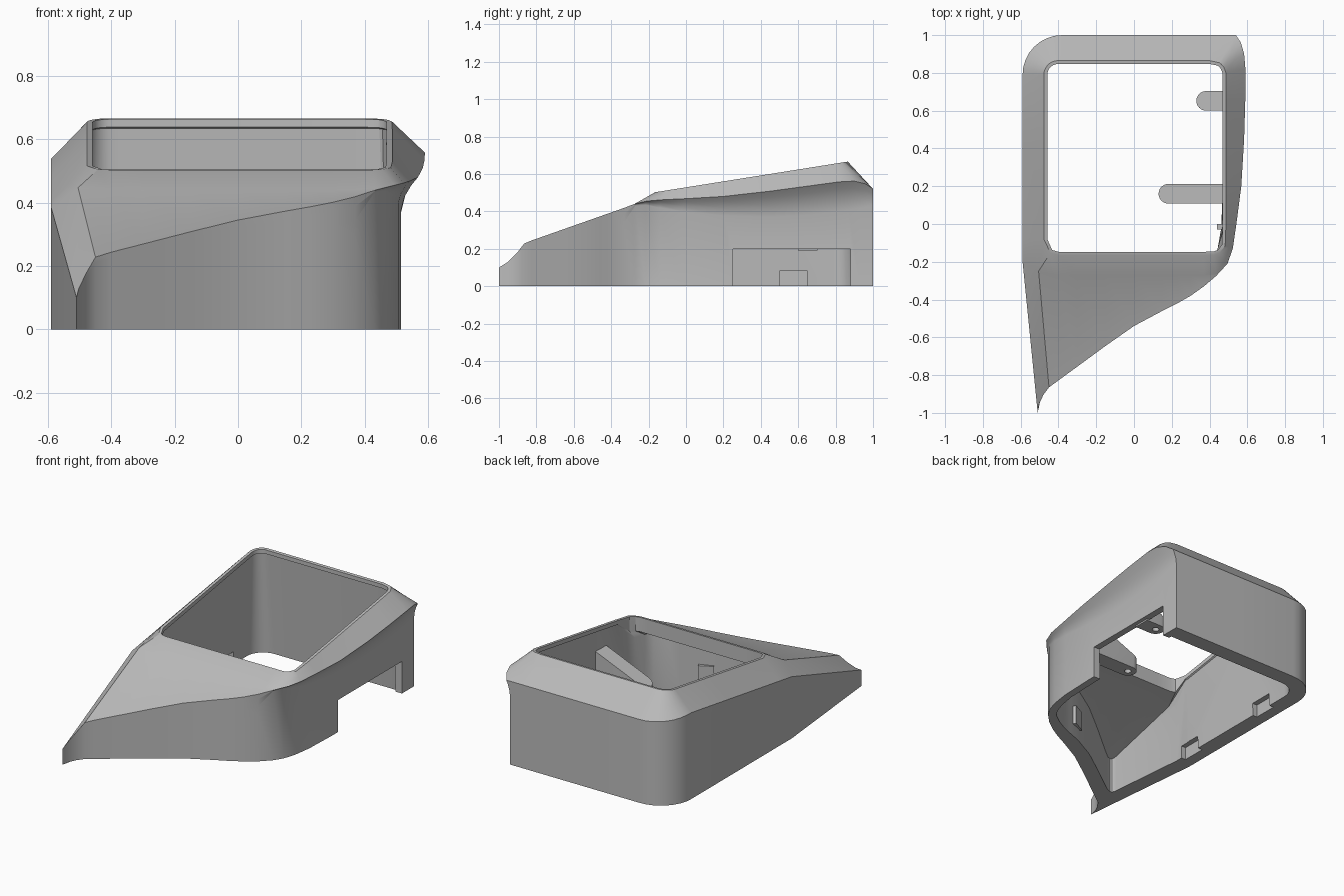
import bpy, bmesh, math
from mathutils import Vector, Matrix

cube = bpy.data.objects.get("Cube")
if cube:
    bpy.data.objects.remove(cube)

grey = bpy.data.materials.new("plain_grey")
grey.use_nodes = True
grey.diffuse_color = (0.5, 0.5, 0.5, 1)
grey.node_tree.nodes["Principled BSDF"].inputs["Base Color"].default_value = (0.5, 0.5, 0.5, 1)


def add_object(name, bm, helper=False):
    bmesh.ops.remove_doubles(bm, verts=bm.verts, dist=0.0005)
    bmesh.ops.recalc_face_normals(bm, faces=bm.faces)
    mesh = bpy.data.meshes.new(name)
    bm.to_mesh(mesh)
    bm.free()
    ob = bpy.data.objects.new(name, mesh)
    bpy.context.collection.objects.link(ob)
    mesh.materials.append(grey)
    ob.hide_render = helper
    if helper:
        ob.display_type = 'WIRE'
        ob.hide_viewport = True
    return ob


def box(name, lo, hi, turn=0, helper=False):
    lo, hi = Vector(lo), Vector(hi)
    bm = bmesh.new()
    bmesh.ops.create_cube(bm, size=1, matrix=Matrix.Translation((lo + hi) / 2)
                          @ Matrix.Rotation(turn, 4, 'Z') @ Matrix.Diagonal((*(hi - lo), 1)))
    return add_object(name, bm, helper)


def cut(ob, cutter):
    mod = ob.modifiers.new(cutter.name, 'BOOLEAN')
    mod.operation = 'DIFFERENCE'
    mod.solver = 'EXACT'
    mod.object = cutter


def front_plane(y):
    return 0.44 + 0.352 * (y + 0.27)


def rim_point(p, radius, drop=0):
    """Nearest point on the rounded rectangle around the opening."""
    core = Vector((min(max(p.x, -0.402), 0.412), min(max(p.y, -0.09), 0.79)))
    q = core + (p.xy - core).normalized() * radius
    return Vector((q.x, q.y, 0.5 + 0.159 * (q.y + 0.18) - drop))


# Outline stations: (side, base xy, ridge xyz, crease, wall thickness)
stations = []
corner = Vector((-0.505, -0.25, front_plane(-0.25)))
inner_corner = Vector((-0.475, -0.25, 0.385))
tip = [(-0.51, -1, 0.1), (-0.503, -0.955, 0.128), (-0.48, -0.905, 0.176), (-0.45, -0.865, 0.228)]
for p in tip:
    stations.append(("front", Vector(p[:2]), Vector(p), corner, 0))
front = [(-0.4, -0.828, 0), (-0.3, -0.755, .09), (-0.15, -0.645, .09), (0, -0.54, .09),
         (0.15, -0.46, .09), (0.23, -0.42, .08), (0.3, -0.38, .07), (0.37, -0.33, .06)]
for x, y, wall in front:
    stations.append(("front", Vector((x, y)), Vector((x, y, front_plane(y))),
                     Vector((x, -0.27, 0.44)), wall))

# Right side, whose ridge overhangs the base
right = [(.43, -.27, .435, -.275, .44), (.465, -.215, .495, -.21, .455),
         (.49, -.14, .523, -.13, .462), (.507, -.02, .542, 0, .468),
         (.515, .2, .568, .2, .48), (.515, .45, .583, .45, .508),
         (.515, .65, .589, .65, .535), (.515, .8, .59, .82, .558),
         (.515, .87, .583, .9, .562), (.515, .93, .566, .96, .547), (.515, 1, .54, 1, .52)]
for k, (bx, by, *top) in enumerate(right):
    ridge = Vector(top)
    crease = ridge.lerp(rim_point(ridge, 0.075), min(0.5, 0.1 + 0.2 * k))
    stations.append(("right", Vector((bx, by)), ridge, crease, 0.048))

# Back, rounded back corner and left side
rest = [(0.4, 1), (0, 1)]
for k in range(9):
    a = math.radians(90 + 90 * k / 8)
    rest.append((-0.38 + 0.21 * math.cos(a), 0.79 + 0.21 * math.sin(a)))
rest += [(-0.59, 0.4), (-0.59, -0.08), (-0.59, -0.2)]
for x, y in rest:
    ridge = Vector((x, y, min(0.416 + 0.155 * y, 0.54 - 0.1 * (y - 0.8))))
    crease = corner if y < -0.15 else ridge.lerp(rim_point(ridge, 0.075), 0.5)
    stations.append(("back", Vector((x, y)), ridge, crease, 0.1))


def inward(i):
    """Base point moved in by the wall thickness."""
    if i < 5:
        return Vector([(-0.443, -0.69), (-0.441, -0.705), (-0.435, -0.717),
                       (-0.422, -0.722), (-0.4, -0.715)][i])
    side, b, _, _, wall = stations[i]
    if side == "right" and b.y > -0.1:
        return Vector((b.x - 0.045, min(b.y, 0.9)))
    a, c = stations[i - 1][1], stations[(i + 1) % len(stations)][1]
    if side == "back" and b.x > 0.1:
        return b - Vector((0, wall))
    d1, d2 = (b - a).normalized(), (c - b).normalized()
    n1, n2 = Vector((-d1.y, d1.x)), Vector((-d2.y, d2.x))
    return b + (n1 + n2) * wall / (1 + n1.dot(n2))


# Housing shell: each station becomes a closed cross-section
bm = bmesh.new()
sections = []
for i, (side, base, ridge, crease, _) in enumerate(stations):
    # Outer wall with a hollow flare on the right
    flare_z = ridge.z * 0.7
    if side == "right":
        flare_z = min(0.37 + 0.17 * (base.y - 0.4) ** 2, ridge.z - 0.01)
    flare = Vector((base.x, base.y, flare_z))
    curve = []
    for t, h in ((0.6, 0.75), (0.2, 0.4)):
        p = flare.lerp(ridge, t)
        p.z = flare.z + (ridge.z - flare.z) * h
        curve.append(p)

    # Inner wall, straight up to a small lip around the opening
    guide = crease if side == "front" or crease is corner else ridge
    inner = inward(i)
    near_front = base.y < -0.1
    hole_low = rim_point(guide, 0.057, 0.09 if near_front else 0.025)
    if side == "front":
        in_top = Vector((inner.x, inner.y, front_plane(inner.y) - 0.06))
    elif near_front:
        in_top = Vector((inner.x, inner.y, 0.38))
    else:
        in_top = rim_point(guide, 0.066, 0.03)
    if crease is corner:
        in_crease = inner_corner
    elif side == "front":
        in_crease = crease - Vector((0, 0, 0.06))
        in_crease.y = max(in_crease.y, inner.y + 0.01)
    else:
        in_crease = in_top.lerp(hole_low, 0.5)

    loop = [inner.to_3d(), in_top, in_crease, hole_low, rim_point(guide, 0.057),
            rim_point(guide, 0.075), crease, ridge, *curve, flare, base.to_3d()]
    sections.append([bm.verts.new(p) for p in loop])
for i, sec in enumerate(sections):
    nxt = sections[(i + 1) % len(sections)]
    for j in range(len(sec)):
        k = (j + 1) % len(sec)
        bm.faces.new((sec[j], sec[k], nxt[k], nxt[j]))
bmesh.ops.dissolve_degenerate(bm, dist=0.0005, edges=bm.edges)
housing = add_object("housing", bm)

# Side notch and the two clip recesses in the left wall
cut(housing, box("notch_cutter", (0.4, 0.25, -0.1), (0.7, 0.88, 0.2), helper=True))
for n, y in enumerate((0.5, -0.15)):
    cut(housing, box(f"recess_cutter_{n}", (-0.52, y, -0.1), (-0.45, y + 0.15, 0.08), helper=True))


# Screw bosses: round-ended tabs with sloping tops
def boss(name, end, y, low, end_top, wall_top):
    r, wall_x = 0.052, 0.49
    plan = [(wall_x, y + r)]
    for k in range(13):
        a = math.radians(90 + 180 * k / 12)
        plan.append((end + r + r * math.cos(a), y + r * math.sin(a)))
    plan.append((wall_x, y - r))
    b = bmesh.new()
    lower = [b.verts.new((x, v, low)) for x, v in plan]
    upper = [b.verts.new((x, v, end_top + (wall_top - end_top) * (x - end) / (wall_x - end)))
             for x, v in plan]
    b.faces.new(lower)
    b.faces.new(upper)
    for k in range(len(plan)):
        m = (k + 1) % len(plan)
        b.faces.new((lower[k], lower[m], upper[m], upper[k]))
    ob = add_object(name, b)
    c = bmesh.new()
    bmesh.ops.create_cone(c, cap_ends=True, segments=20, radius1=0.02, radius2=0.02, depth=0.1,
                          matrix=Matrix.Translation((end + r, y, low)))
    cut(ob, add_object(name + "_hole_cutter", c, True))
    return ob


parts = [housing,
         boss("front_screw_boss", 0.13, 0.16, 0.2, 0.27, 0.42),
         boss("back_screw_boss", 0.33, 0.652, 0.19, 0.25, 0.31)]

# Small inner clips on the front and right walls
turn = math.atan2(0.08, 0.15)
box("front_clip_plate", (0.08, -0.4, 0.08), (0.17, -0.36, 0.2), turn)
box("right_clip", (0.44, -0.03, 0.08), (0.49, 0, 0.2))

bpy.ops.object.select_all(action='DESELECT')
for ob in parts:
    ob.select_set(True)
bpy.context.view_layer.objects.active = housing
bpy.ops.object.shade_smooth_by_angle(angle=math.radians(28))
